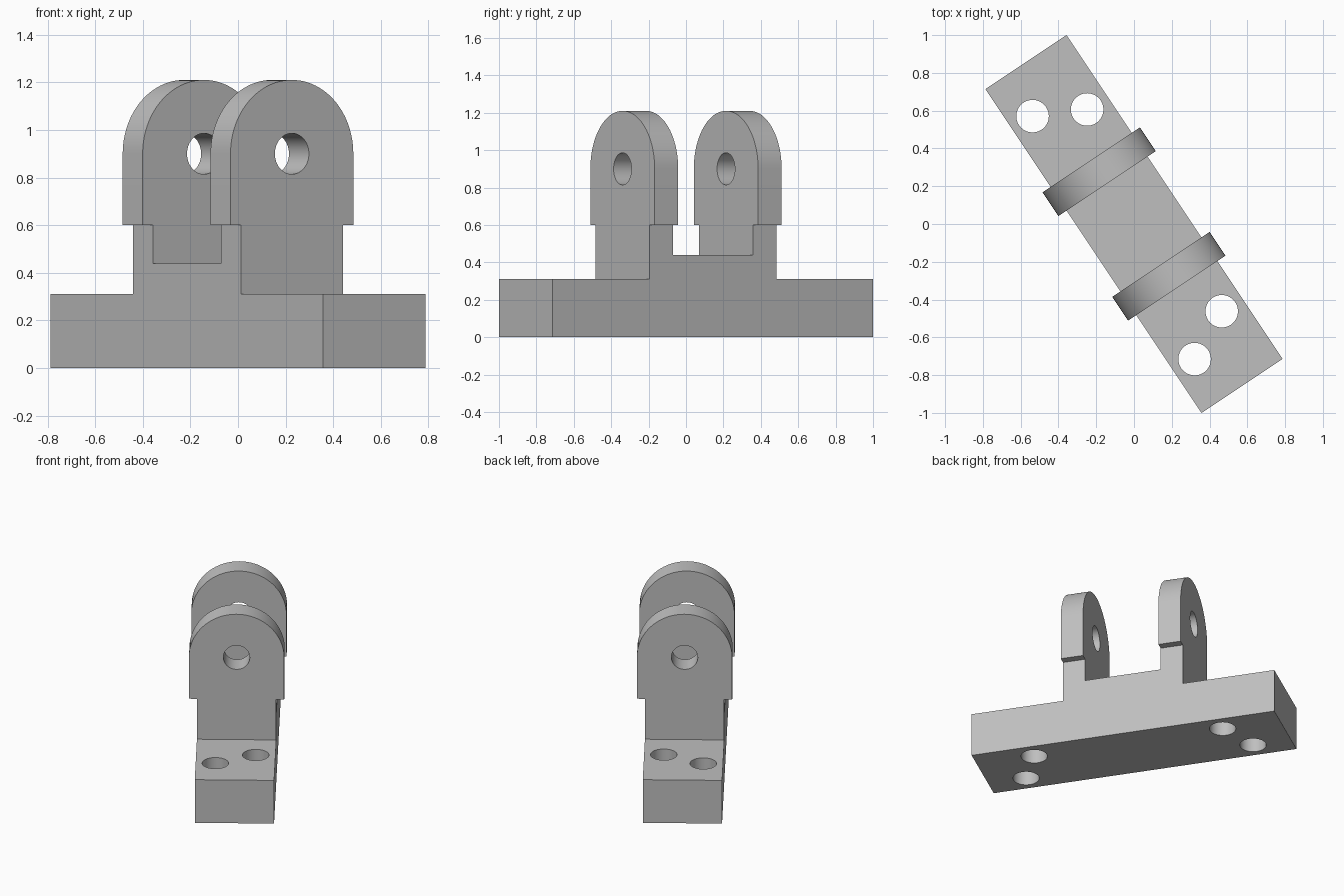
import bpy, bmesh, math
from mathutils import Matrix, Vector

cube = bpy.data.objects.get("Cube")
if cube:
    bpy.data.objects.remove(cube, do_unlink=True)

# Dimensions, with the bracket's length along its local y
TURN = math.radians(33.7)
HALF_LEN, HALF_WIDTH = 1.031, 0.258
BASE_TOP, SADDLE_TOP, NECK_TOP = 0.31, 0.44, 0.60
LUG_IN, LUG_OUT, LUG_RADIUS, PIN_Z = 0.257, 0.408, 0.31, 0.90
HOLE_RADIUS = 0.086

metal = bpy.data.materials.new("grey metal")
metal.use_nodes = True
grey = (0.52, 0.52, 0.52, 1)
metal.diffuse_color = grey
metal.node_tree.nodes["Principled BSDF"].inputs["Base Color"].default_value = grey


def prism(name, points, direction):
    """Extrude a closed outline along a direction."""
    bm = bmesh.new()
    face = bm.faces.new([bm.verts.new(p) for p in points])
    moved = bmesh.ops.extrude_face_region(bm, geom=[face])["geom"]
    bmesh.ops.translate(bm, vec=direction,
                        verts=[v for v in moved if isinstance(v, bmesh.types.BMVert)])
    bmesh.ops.recalc_face_normals(bm, faces=bm.faces)
    mesh = bpy.data.meshes.new(name)
    bm.to_mesh(mesh)
    bm.free()
    mesh.materials.append(metal)
    obj = bpy.data.objects.new(name, mesh)
    bpy.context.collection.objects.link(obj)
    return obj


def arc(radius, start, end, steps):
    return [(radius * math.cos(start + (end - start) * i / steps),
             radius * math.sin(start + (end - start) * i / steps))
            for i in range(steps + 1)]


def combine(target, tool, operation):
    """Apply a boolean and discard the tool."""
    tool.hide_render = True
    mod = target.modifiers.new(operation.lower(), "BOOLEAN")
    mod.operation, mod.solver, mod.object = operation, "EXACT", tool
    bpy.context.view_layer.objects.active = target
    bpy.ops.object.modifier_apply(modifier=mod.name)
    bpy.data.objects.remove(tool, do_unlink=True)


# Base, saddle and the two necks as one side profile
half = [(HALF_LEN, 0), (HALF_LEN, BASE_TOP), (LUG_OUT, BASE_TOP),
        (LUG_OUT, NECK_TOP), (LUG_IN, NECK_TOP), (LUG_IN, SADDLE_TOP)]
side = half + [(-y, z) for y, z in reversed(half)]
bracket = prism("hinge_bracket", [(-HALF_WIDTH, y, z) for y, z in side],
                Vector((2 * HALF_WIDTH, 0, 0)))

# Round-topped lug heads, wider than the necks
dome = [(x, PIN_Z + z) for x, z in arc(LUG_RADIUS, 0, math.pi, 48)]
head = [(LUG_RADIUS, NECK_TOP)] + dome + [(-LUG_RADIUS, NECK_TOP)]
for start in (LUG_IN, -LUG_OUT):
    lug = prism("lug_head", [(x, start, z) for x, z in head],
                Vector((0, LUG_OUT - LUG_IN, 0)))
    combine(bracket, lug, "UNION")

# Pin hole through both lugs, and staggered bolt holes through the base
circle = arc(HOLE_RADIUS, 0, 2 * math.pi, 64)[:-1]
combine(bracket, prism("pin_hole_cutter", [(x, -0.6, PIN_Z + z) for x, z in circle],
                       Vector((0, 1.2, 0))), "DIFFERENCE")
for end in (-1, 1):
    for hx, hy in ((-0.13, 0.773), (0.13, 0.642)):
        cutter = prism("bolt_hole_cutter", [(hx + x, end * hy + y, -0.1) for x, y in circle],
                       Vector((0, 0, 0.6)))
        combine(bracket, cutter, "DIFFERENCE")

# Turn the bracket to its diagonal stance and smooth the round surfaces
bracket.data.transform(Matrix.Rotation(TURN, 4, "Z"))
bpy.ops.object.select_all(action="DESELECT")
bracket.select_set(True)
bpy.context.view_layer.objects.active = bracket
bpy.ops.object.shade_smooth_by_angle(angle=math.radians(30))
